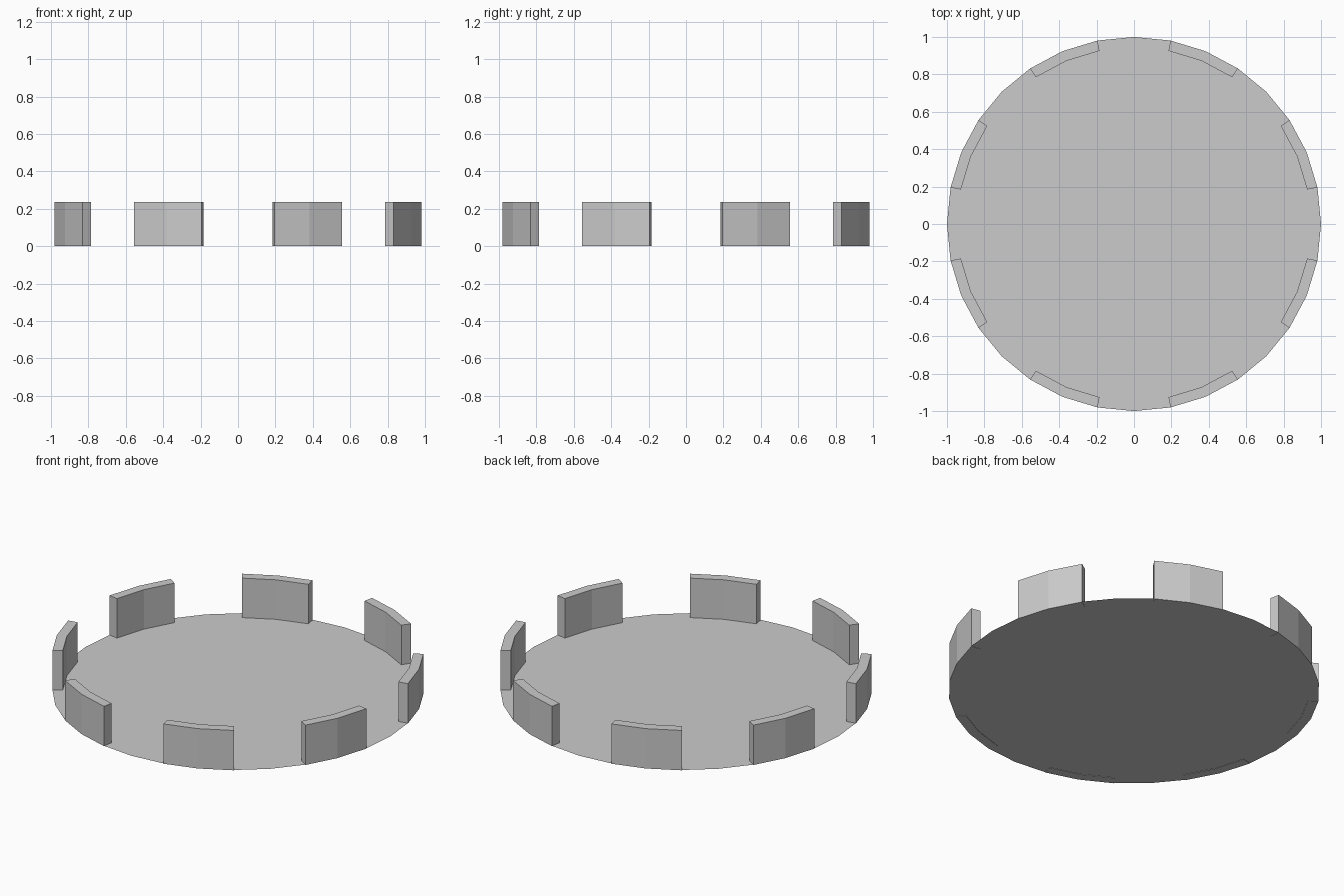
import bpy, bmesh, math

if "Cube" in bpy.data.objects:
    bpy.data.objects.remove(bpy.data.objects["Cube"])

SIDES = 32
STEP = 2 * math.pi / SIDES
R_OUT, R_IN = 1.0, 0.944
HEIGHT = 0.237


def ring_point(i, r, z):
    return (r * math.cos(i * STEP), r * math.sin(i * STEP), z)


def finish(bm, name):
    mesh = bpy.data.meshes.new(name)
    bm.to_mesh(mesh)
    bm.free()
    obj = bpy.data.objects.new(name, mesh)
    bpy.context.collection.objects.link(obj)
    return obj


# Thin floor disc, a single face pointing up, just clear of the block undersides
bm = bmesh.new()
bm.faces.new([bm.verts.new(ring_point(i, R_OUT, 0.002)) for i in range(SIDES)])
finish(bm, "floor_disc")


# Rim blocks: each spans two facets of the disc edge, two facets left between
def rim_block(start, name):
    bm = bmesh.new()
    outline = [(start + k, R_OUT) for k in range(3)]
    outline += [(start + k, R_IN) for k in (2, 1, 0)]
    low = [bm.verts.new(ring_point(i, r, 0)) for i, r in outline]
    high = [bm.verts.new(ring_point(i, r, HEIGHT)) for i, r in outline]
    bm.faces.new(high)
    bm.faces.new(low[::-1])
    n = len(outline)
    for a in range(n):
        b = (a + 1) % n
        bm.faces.new((low[a], low[b], high[b], high[a]))
    bmesh.ops.recalc_face_normals(bm, faces=bm.faces[:])
    return finish(bm, name)


for n in range(8):
    rim_block(1 + 4 * n, f"rim_block_{n + 1}")
